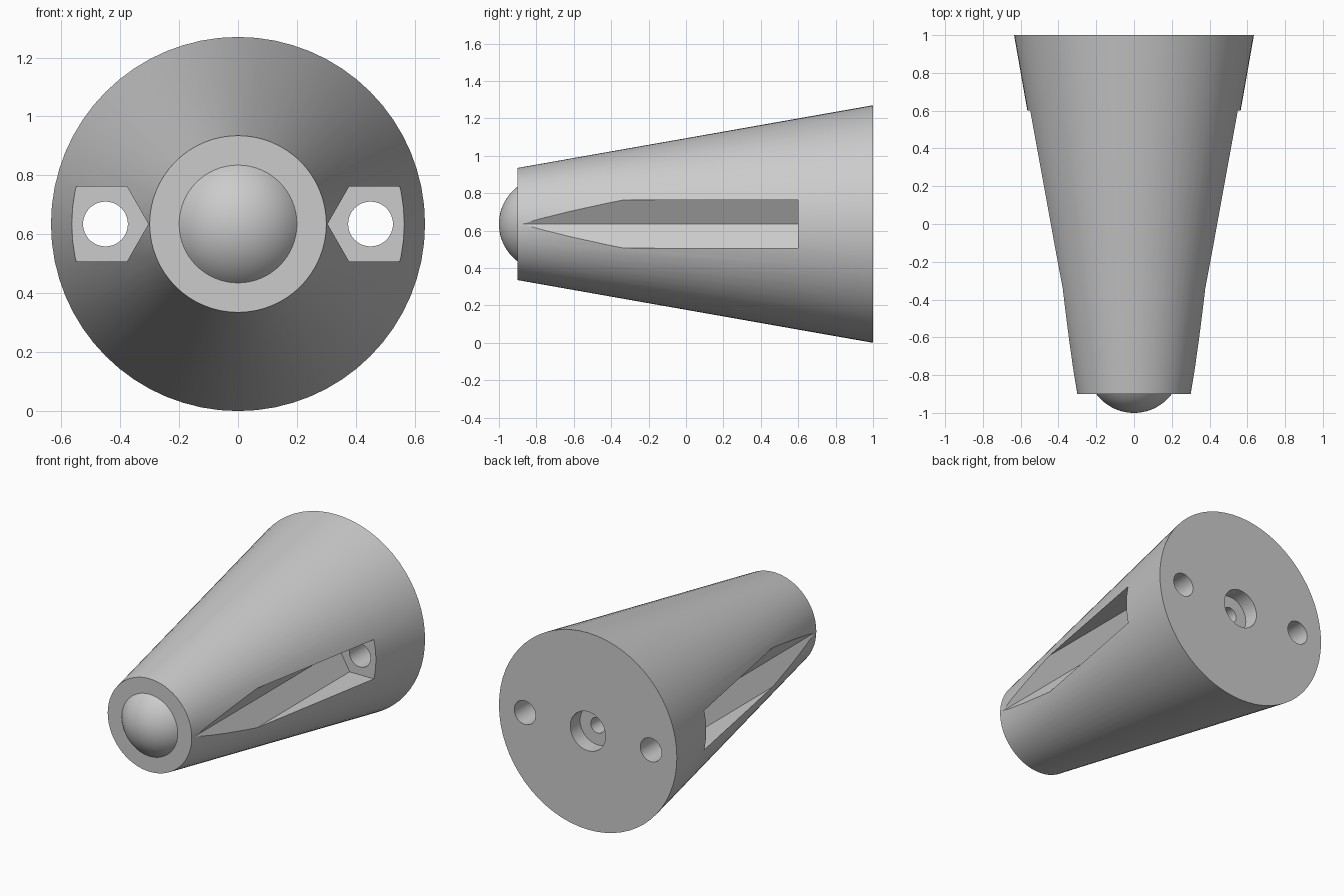
import bpy, bmesh
from math import sin, cos, pi, asin, radians

if "Cube" in bpy.data.objects:
    bpy.data.objects.remove(bpy.data.objects["Cube"])

AXIS_Z = 0.635


def lathe(name, profile, x=0.0, sides=64):
    """Revolve (radius, y) points about a line parallel to y; ends are capped."""
    bm = bmesh.new()
    rings = []
    for r, y in profile:
        if r == 0:
            rings.append([bm.verts.new((x, y, AXIS_Z))])
        else:
            rings.append([bm.verts.new((x + r * cos(2 * pi * i / sides), y,
                                        AXIS_Z + r * sin(2 * pi * i / sides)))
                          for i in range(sides)])
    for a, b in zip(rings, rings[1:]):
        for i in range(sides):
            j = (i + 1) % sides
            if len(a) == 1:
                bm.faces.new((a[0], b[i], b[j]))
            else:
                bm.faces.new((a[i], a[j], b[j], b[i]))
    for ring in (rings[0], rings[-1]):
        if len(ring) > 1:
            bm.faces.new(ring)
    return finish(name, bm)


def prism(name, outline, y0, y1):
    """Extrude an (x, z) outline along y."""
    bm = bmesh.new()
    face = bm.faces.new([bm.verts.new((x, y0, AXIS_Z + z)) for x, z in outline])
    new = bmesh.ops.extrude_face_region(bm, geom=[face])["geom"]
    bmesh.ops.translate(bm, vec=(0, y1 - y0, 0),
                        verts=[v for v in new if isinstance(v, bmesh.types.BMVert)])
    return finish(name, bm)


def finish(name, bm):
    bmesh.ops.recalc_face_normals(bm, faces=bm.faces)
    mesh = bpy.data.meshes.new(name)
    bm.to_mesh(mesh)
    bm.free()
    obj = bpy.data.objects.new(name, mesh)
    bpy.context.collection.objects.link(obj)
    return obj


def cut(target, cutter):
    """Subtract the cutter, then remove it."""
    mod = target.modifiers.new("cut", "BOOLEAN")
    mod.operation, mod.solver, mod.object = "DIFFERENCE", "EXACT", cutter
    bpy.context.view_layer.objects.active = target
    bpy.ops.object.modifier_apply(modifier=mod.name)
    bpy.data.objects.remove(cutter)


def smooth(obj):
    bpy.ops.object.select_all(action="DESELECT")
    obj.select_set(True)
    bpy.context.view_layer.objects.active = obj
    bpy.ops.object.shade_smooth_by_angle(angle=radians(30))


# Tapered body
body = lathe("tapered_body", [(0.30, -0.90), (0.635, 1.0)])

# Half-hexagon side slots and the bolt holes behind them
for s in (-1, 1):
    slot = [(0.304, 0), (0.377, 0.127), (0.8, 0.127), (0.8, -0.127), (0.377, -0.127)]
    cut(body, prism("slot_cutter", [(s * x, z) for x, z in slot], -1.2, 0.6))
    cut(body, lathe("bolt_cutter", [(0.076, 0.5), (0.076, 1.1)], s * 0.45, 48))

# Stepped hole in the middle of the back
cut(body, lathe("bore_cutter", [(0.05, -0.5), (0.05, 0.9), (0.126, 0.9), (0.126, 1.1)], 0, 48))
smooth(body)

# Spherical nose cap
R, N = 0.25, 14
limit = asin(0.2 / R)
cap = [(R * sin(limit * i / N), -0.75 - R * cos(limit * i / N)) for i in range(N + 1)]
smooth(lathe("nose_dome", cap))
